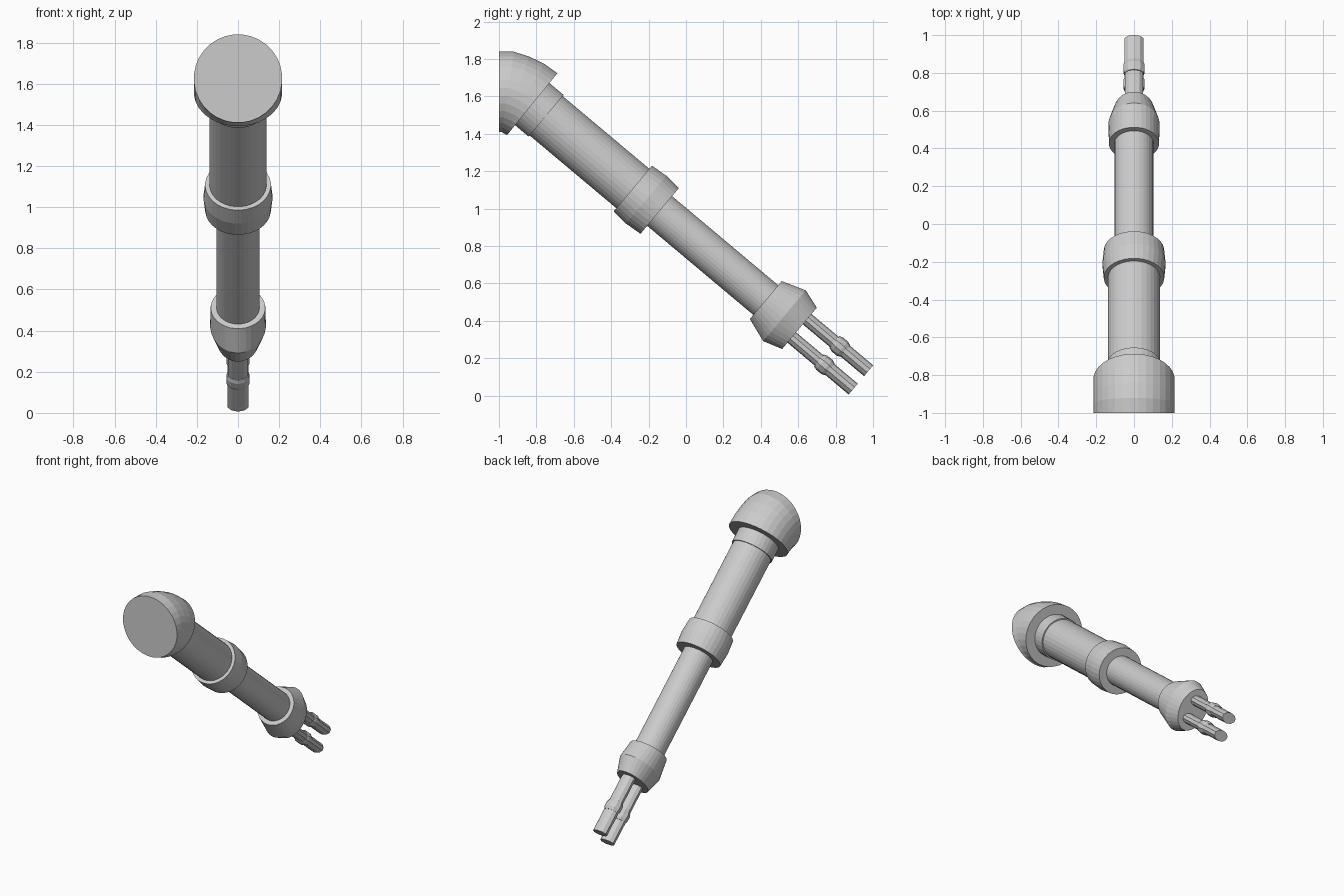
import bpy, bmesh, math
from mathutils import Vector

if "Cube" in bpy.data.objects:
    bpy.data.objects.remove(bpy.data.objects["Cube"])

grey = bpy.data.materials.new("plain_grey")
grey.diffuse_color = (0.6, 0.6, 0.6, 1)
grey.use_nodes = True
grey.node_tree.nodes["Principled BSDF"].inputs["Base Color"].default_value = grey.diffuse_color

# Arm axis: starts at the shoulder rim and slopes down 40 degrees towards +y
START = Vector((0, -0.822, 1.559))
A = math.radians(40)
AXIS = Vector((0, math.cos(A), -math.sin(A)))
UP = Vector((0, math.sin(A), math.cos(A)))
SIDE = Vector((1, 0, 0))


def loft(name, rings, sides):
    """Skin rings given as (centre, side half-width, up half-vector), capped at both ends."""
    bm = bmesh.new()
    loops = []
    for c, rx, up in rings:
        loops.append([bm.verts.new(c + SIDE * rx * math.cos(a) + up * math.sin(a))
                      for a in (2 * math.pi * (i + 0.5) / sides for i in range(sides))])
    for p, q in zip(loops, loops[1:]):
        for i in range(sides):
            j = (i + 1) % sides
            bm.faces.new((p[i], p[j], q[j], q[i]))
    bm.faces.new(loops[0])
    bm.faces.new(loops[-1])
    bmesh.ops.recalc_face_normals(bm, faces=bm.faces)
    me = bpy.data.meshes.new(name)
    bm.to_mesh(me)
    bm.free()
    me.materials.append(grey)
    ob = bpy.data.objects.new(name, me)
    bpy.context.collection.objects.link(ob)
    return ob


def along(name, profile, sides=32, lift=0.0):
    """Part on the arm axis; profile = (distance, half width in x, half height)."""
    loft(name, [(START + AXIS * t + UP * lift, rx, UP * ru) for t, rx, ru in profile], sides)


# Shoulder: bent dome from the flat mounting face to the arm rim, (top y,z, bottom y,z)
bend = [(-1, 1.84, -1, 1.41), (-0.92, 1.84, -0.985, 1.408), (-0.84, 1.815, -0.975, 1.402),
        (-0.76, 1.777, -0.965, 1.397), (-0.687, 1.725, -0.957, 1.393)]
rings = []
for ty, tz, by, bz in bend:
    top, bot = Vector((0, ty, tz)), Vector((0, by, bz))
    rings.append(((top + bot) / 2, 0.215, (top - bot) / 2))
loft("shoulder", rings, 32)

# Arm tubes and joint collars
along("shoulder_collar", [(-0.03, 0.146, 0.146), (0.097, 0.146, 0.146)])
along("upper_arm", [(0.05, 0.138, 0.138), (0.75, 0.138, 0.138)])
along("elbow", [(0.702, 0.16, 0.16), (0.795, 0.168, 0.168), (0.889, 0.16, 0.16)])
along("forearm", [(0.85, 0.104, 0.104), (1.68, 0.104, 0.104)])

# Wrist: flares in height, narrows sideways
along("wrist", [(1.63, 0.133, 0.133), (1.76, 0.136, 0.178), (1.865, 0.105, 0.145)])

# Two fingers, each with a knuckle
for label, lift in (("upper", 0.064), ("lower", -0.064)):
    along(label + "_finger_base", [(1.84, 0.05, 0.036), (2.08, 0.05, 0.036)], 10, lift)
    along(label + "_finger_knuckle", [(2.055, 0.052, 0.041), (2.075, 0.059, 0.048),
                                      (2.11, 0.059, 0.048), (2.13, 0.052, 0.041)], 10, lift)
    along(label + "_finger_tip", [(2.1, 0.053, 0.038), (2.294, 0.053, 0.038)], 10, lift)
